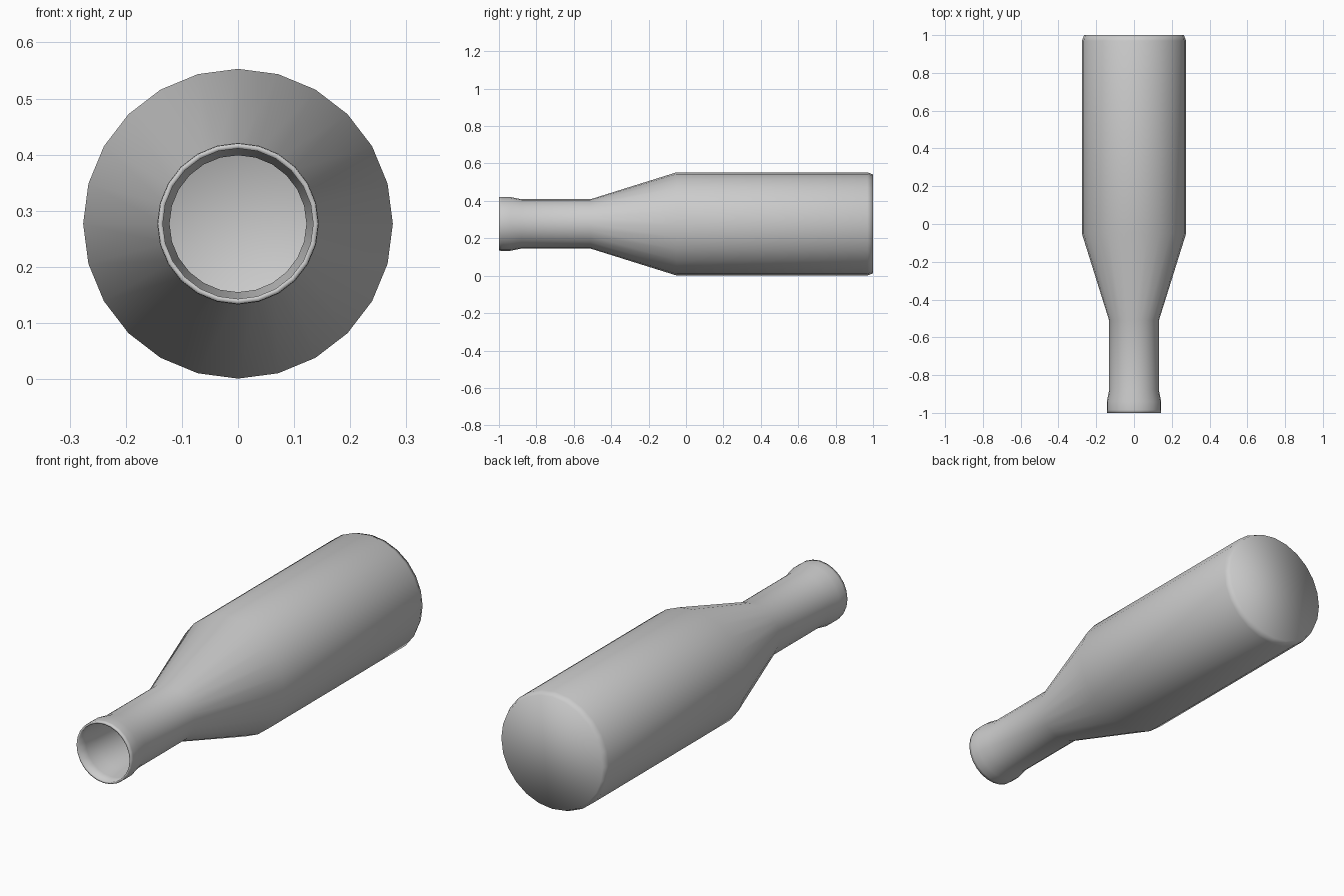
import bpy, bmesh, math

if "Cube" in bpy.data.objects:
    bpy.data.objects.remove(bpy.data.objects["Cube"])

SIDES = 24
AXIS_Z = 0.277

# (radius, y) profile: outer wall from base to lip, then inner wall back to base
outer = [(0.264, 1.0), (0.276, 0.97), (0.276, -0.05), (0.132, -0.51),
         (0.132, -0.88), (0.144, -0.94), (0.144, -0.985), (0.143, -1.0)]
inner = [(0.134, -1.0), (0.134, -0.945), (0.122, -0.885), (0.122, -0.51),
         (0.266, -0.05), (0.266, 0.965), (0.256, 0.99)]

bm = bmesh.new()
rings = []
for r, y in outer + inner:
    rings.append([bm.verts.new((r * math.cos(a), y, AXIS_Z + r * math.sin(a)))
                  for a in (2 * math.pi * i / SIDES for i in range(SIDES))])

# walls
for a, b in zip(rings, rings[1:]):
    for i in range(SIDES):
        j = (i + 1) % SIDES
        bm.faces.new((a[i], a[j], b[j], b[i]))

# outer base and inner floor
bm.faces.new(rings[0])
bm.faces.new(rings[-1])
bmesh.ops.recalc_face_normals(bm, faces=bm.faces)
for f in bm.faces:
    f.smooth = True

mesh = bpy.data.meshes.new("bottle")
bm.to_mesh(mesh)
bm.free()
bottle = bpy.data.objects.new("bottle", mesh)
bpy.context.collection.objects.link(bottle)
